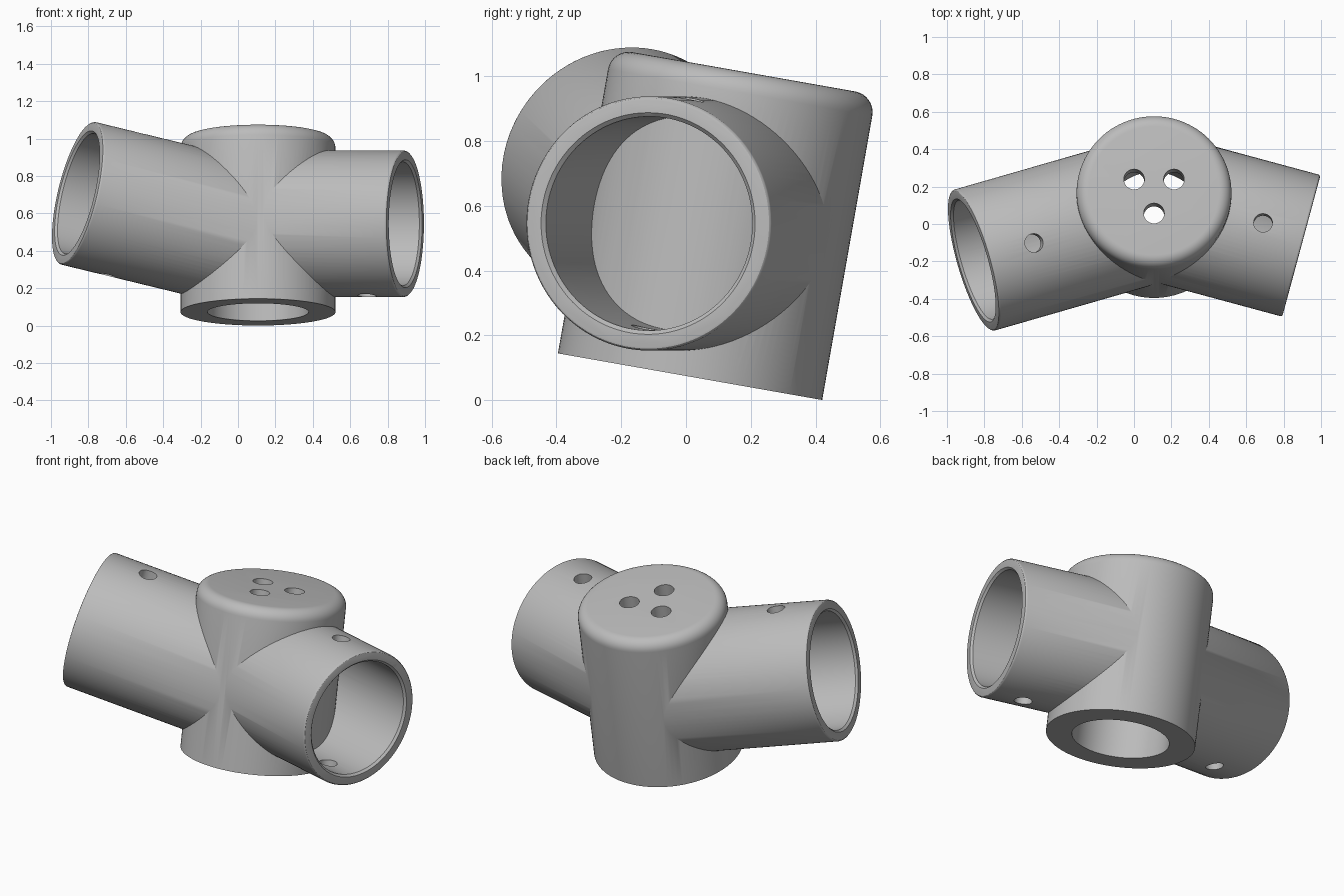
import bpy, bmesh, math
from mathutils import Vector

cube = bpy.data.objects.get("Cube")
if cube:
    bpy.data.objects.remove(cube, do_unlink=True)

grey = bpy.data.materials.new("plain_grey")
grey.use_nodes = True
colour = (0.5, 0.5, 0.5, 1)
grey.diffuse_color = colour
grey.node_tree.nodes["Principled BSDF"].inputs["Base Color"].default_value = colour


def lathe(name, profile, origin, axis, segments=96):
    """Closed solid: a (radius, height) profile spun round an axis."""
    bm = bmesh.new()
    rings = []
    for r, h in profile:
        angles = [2 * math.pi * i / segments for i in range(segments)]
        rings.append([bm.verts.new((r * math.cos(a), r * math.sin(a), h)) for a in angles])
    for low, high in zip(rings, rings[1:]):
        for i in range(segments):
            j = (i + 1) % segments
            bm.faces.new((low[i], low[j], high[j], high[i]))
    bm.faces.new(rings[0][::-1])
    bm.faces.new(rings[-1])
    turn = Vector((0, 0, 1)).rotation_difference(axis).to_matrix().to_4x4()
    turn.translation = origin
    bm.transform(turn)
    mesh = bpy.data.meshes.new(name)
    bm.to_mesh(mesh)
    bm.free()
    obj = bpy.data.objects.new(name, mesh)
    bpy.context.collection.objects.link(obj)
    return obj


def rod(name, radius, start, end, axis, origin, segments=96):
    return lathe(name, [(radius, start), (radius, end)], origin, axis, segments)


def combine(target, other, operation):
    """Apply a boolean and discard the second solid."""
    mod = target.modifiers.new("join", "BOOLEAN")
    mod.operation, mod.solver, mod.object = operation, "EXACT", other
    graph = bpy.context.evaluated_depsgraph_get()
    mesh = bpy.data.meshes.new_from_object(target.evaluated_get(graph))
    target.modifiers.clear()
    target.data = mesh
    bpy.data.objects.remove(other, do_unlink=True)


def rounded_end(radius, height, fillet, steps=8):
    """Quarter-round profile from the side wall to the end face."""
    return [(radius - fillet + fillet * math.cos(a), height - fillet + fillet * math.sin(a))
            for a in (math.pi / 2 * i / steps for i in range(steps + 1))]


# Hub: tilted cylinder with a rounded cap
tilt = math.radians(10)
hub_axis = Vector((0, math.sin(tilt), math.cos(tilt)))
hub_base = Vector((0.107, 0.0125, 0.0725))
hub_r, hub_h = 0.414, 0.955
joint = lathe("pipe_joint", [(hub_r, 0)] + rounded_end(hub_r, hub_h, 0.065), hub_base, hub_axis)

# Sockets: height on hub axis, end centre, pin hole distance
sockets = [(0.480, Vector((0.895, -0.117, 0.545)), 0.604),
           (0.408, Vector((-0.860, -0.195, 0.709)), 0.777)]
socket_r, bore_r, lip = 0.392, 0.33, 0.012
pins = []
for height, end, pin_at in sockets:
    origin = hub_base + hub_axis * height
    length = (end - origin).length
    axis = (end - origin).normalized()
    socket = lathe("socket", [(socket_r, 0)] + rounded_end(socket_r, length, lip, 3), origin, axis)
    bore = lathe("bore", [(bore_r, 0.1), (bore_r, length - lip),
                          (bore_r + lip, length), (bore_r + lip, length + 0.1)], origin, axis)
    combine(socket, bore, "DIFFERENCE")
    combine(joint, socket, "UNION")
    # Pin hole straight through both socket walls
    up = hub_axis if end.x > 0 else Vector((0, 0, 1)) - axis * axis.z
    pins.append((origin + axis * pin_at, up.normalized()))

# Hub bore, open at the bottom
combine(joint, rod("bore", 0.27, -0.1, hub_h - 0.1, hub_axis, hub_base), "DIFFERENCE")

# Pin holes
for origin, axis in pins:
    combine(joint, rod("pin", 0.05, -0.6, 0.6, axis, origin, 40), "DIFFERENCE")

# Three holes in the cap
side = Vector((1, 0, 0))
forward = hub_axis.cross(side)
for k in range(3):
    a = math.radians(-90 + 120 * k)
    centre = hub_base + 0.123 * (side * math.cos(a) + forward * math.sin(a))
    combine(joint, rod("cap_hole", 0.055, hub_h - 0.2, hub_h + 0.1, hub_axis, centre, 40), "DIFFERENCE")

joint.data.materials.clear()
joint.data.materials.append(grey)
for poly in joint.data.polygons:
    poly.material_index = 0
bpy.ops.object.select_all(action="DESELECT")
joint.select_set(True)
bpy.context.view_layer.objects.active = joint
bpy.ops.object.shade_smooth_by_angle(angle=math.radians(30))
